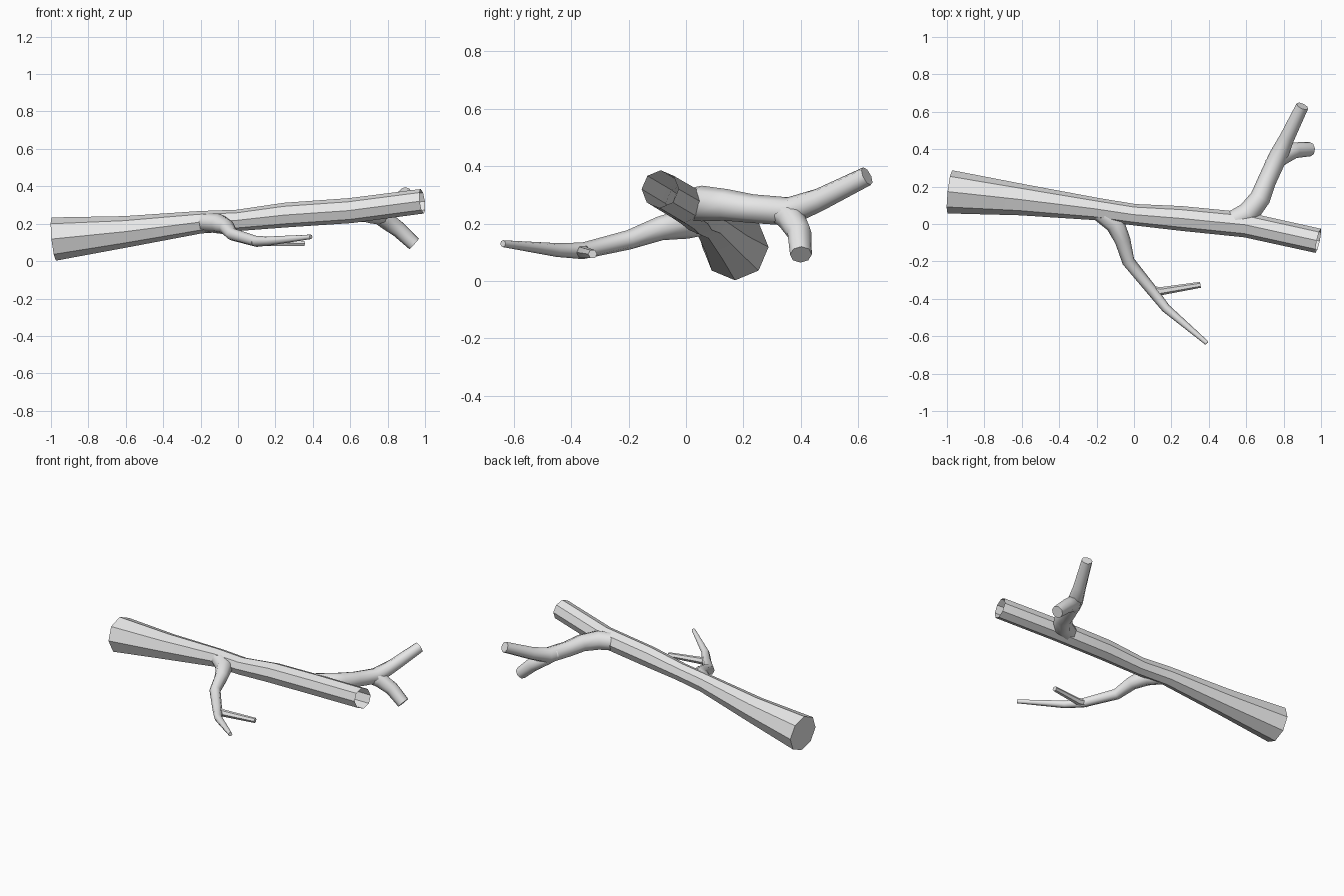
import bpy
import bmesh
from math import cos, sin, pi, radians
from mathutils import Vector

if "Cube" in bpy.data.objects:
    bpy.data.objects.remove(bpy.data.objects["Cube"], do_unlink=True)

# Single pale grey bark colour
bark = bpy.data.materials.new("pale_grey_bark")
bark.use_nodes = True
GREY = (0.8, 0.8, 0.8, 1)
bark.diffuse_color = GREY
bark.node_tree.nodes["Principled BSDF"].inputs["Base Color"].default_value = GREY


def limb(name, path, sides=8, cap_start=False, cap_end=True, sharp=50):
    """Sweep a tapering polygon along path points of (x, y, z, radius)."""
    pts = [Vector(p[:3]) for p in path]
    bm = bmesh.new()
    rings = []
    for i, p in enumerate(pts):
        # Tilt each ring to the average direction of its neighbouring segments
        t = Vector()
        if i > 0:
            t += (p - pts[i - 1]).normalized()
        if i < len(pts) - 1:
            t += (pts[i + 1] - p).normalized()
        t.normalize()
        side = t.cross(Vector((0, 0, 1))).normalized()
        up = side.cross(t)
        r = path[i][3]
        rings.append([bm.verts.new(p + r * (side * cos(2 * pi * k / sides) + up * sin(2 * pi * k / sides)))
                      for k in range(sides)])
    for a, b in zip(rings, rings[1:]):
        for k in range(sides):
            n = (k + 1) % sides
            bm.faces.new((a[k], a[n], b[n], b[k]))
    if cap_start:
        bm.faces.new(rings[0])
    if cap_end:
        bm.faces.new(rings[-1])
    bmesh.ops.recalc_face_normals(bm, faces=bm.faces)
    mesh = bpy.data.meshes.new(name)
    bm.to_mesh(mesh)
    bm.free()
    mesh.materials.append(bark)
    mesh.polygons.foreach_set("use_smooth", [True] * len(mesh.polygons))
    mesh.set_sharp_from_angle(angle=radians(sharp))
    obj = bpy.data.objects.new(name, mesh)
    bpy.context.collection.objects.link(obj)
    return obj


# Main bough: thick closed butt, hollow far end
limb("main_bough", [
    (-0.985, 0.172, 0.118, 0.116), (-0.6, 0.13, 0.157, 0.084),
    (-0.2, 0.08, 0.208, 0.06), (0, 0.05, 0.218, 0.057),
    (0.25, 0.03, 0.246, 0.066), (0.6, -0.005, 0.27, 0.067),
    (0.985, -0.09, 0.32, 0.066)],
    cap_start=True, cap_end=False, sharp=30)

# Rear branch, flaring out of the bough, with its stub
limb("rear_branch", [
    (0.5, 0.0, 0.265, 0.055), (0.61, 0.055, 0.27, 0.062),
    (0.675, 0.14, 0.265, 0.055), (0.71, 0.23, 0.252, 0.05),
    (0.77, 0.36, 0.242, 0.05), (0.82, 0.465, 0.283, 0.04),
    (0.9, 0.63, 0.365, 0.034)])
limb("rear_stub", [
    (0.73, 0.31, 0.25, 0.04), (0.79, 0.365, 0.22, 0.05),
    (0.86, 0.395, 0.168, 0.043), (0.942, 0.4, 0.092, 0.038)])

# Front branch, flaring out of the bough, with its two twigs
limb("front_branch", [
    (-0.19, 0.07, 0.21, 0.05), (-0.1, 0.0, 0.2, 0.053),
    (-0.06, -0.09, 0.183, 0.042), (-0.03, -0.2, 0.143, 0.034),
    (0.1, -0.36, 0.105, 0.029), (0.17, -0.45, 0.108, 0.024),
    (0.39, -0.637, 0.13, 0.012)])
limb("front_twig", [
    (0.075, -0.35, 0.105, 0.024), (0.14, -0.36, 0.1, 0.022),
    (0.355, -0.325, 0.094, 0.016)], sides=6)
